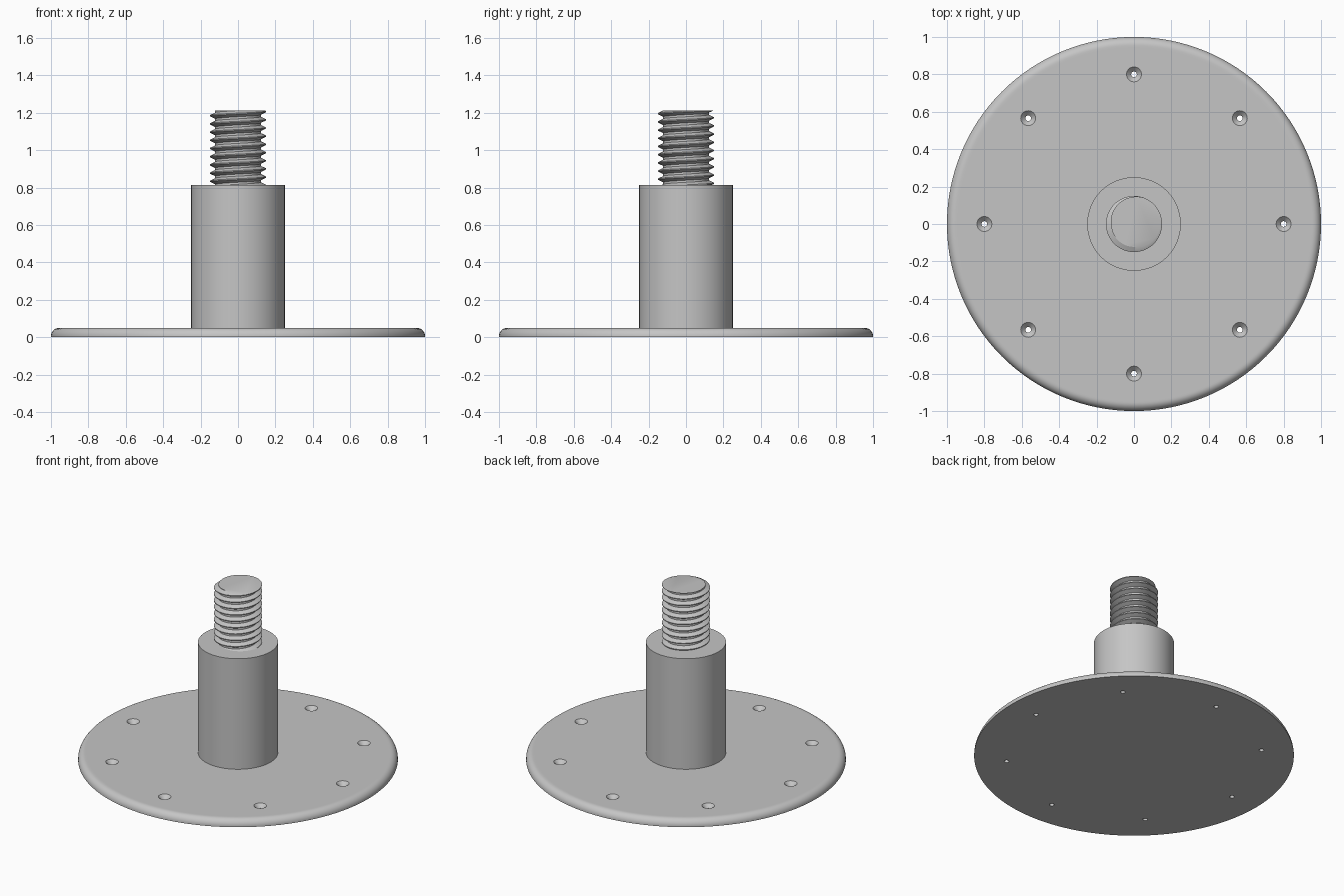
import bpy
import bmesh
from math import pi, sin, cos, radians, floor
from mathutils import Vector, Matrix

cube = bpy.data.objects.get("Cube")
if cube:
    bpy.data.objects.remove(cube, do_unlink=True)

metal = bpy.data.materials.new("grey metal")
metal.use_nodes = True
GREY = (0.56, 0.56, 0.56, 1)
metal.diffuse_color = GREY
for node in metal.node_tree.nodes:
    if node.type == 'BSDF_PRINCIPLED':
        node.inputs["Base Color"].default_value = GREY


def finish(bm, name):
    """Turn a bmesh into a grey object."""
    bmesh.ops.recalc_face_normals(bm, faces=bm.faces[:])
    mesh = bpy.data.meshes.new(name)
    bm.to_mesh(mesh)
    bm.free()
    mesh.materials.append(metal)
    obj = bpy.data.objects.new(name, mesh)
    bpy.context.collection.objects.link(obj)
    return obj


def lathe(bm, profile, steps, centre=(0, 0, 0)):
    """Spin an (r, z) profile around the vertical axis."""
    centre = Vector(centre)
    verts = [bm.verts.new(centre + Vector((r, 0, z))) for r, z in profile]
    edges = [bm.edges.new(pair) for pair in zip(verts, verts[1:])]
    bmesh.ops.spin(bm, geom=verts + edges, cent=centre, axis=(0, 0, 1),
                   angle=2 * pi, steps=steps)
    bmesh.ops.remove_doubles(bm, verts=bm.verts[:], dist=1e-5)


def smooth(obj):
    bpy.ops.object.select_all(action='DESELECT')
    obj.select_set(True)
    bpy.context.view_layer.objects.active = obj
    bpy.ops.object.shade_smooth_by_angle(angle=radians(30))


# Base plate with a rounded upper rim
PLATE, FILLET = 0.05, 0.045
rim = [(1 - FILLET + FILLET * cos(a), PLATE - FILLET + FILLET * sin(a))
       for a in (i * pi / 16 for i in range(9))]
bm = bmesh.new()
lathe(bm, [(0, 0), (1, 0)] + rim + [(0.945, PLATE), (0, PLATE)], 128)
plate = finish(bm, "base_plate")

# Eight countersunk screw holes
bm = bmesh.new()
for i in range(8):
    spot = Matrix.Rotation(i * pi / 4, 3, 'Z') @ Vector((0.8, 0, 0))
    lathe(bm, [(0, -0.02), (0.015, -0.02), (0.015, 0.025), (0.05, 0.06), (0, 0.06)],
          32, spot)
cutter = finish(bm, "hole_cutter")
cutter.hide_render = True
cut = plate.modifiers.new("holes", 'BOOLEAN')
cut.operation = 'DIFFERENCE'
cut.solver = 'EXACT'
cut.object = cutter
bpy.context.view_layer.objects.active = plate
bpy.ops.object.modifier_apply(modifier=cut.name)
bpy.data.objects.remove(cutter, do_unlink=True)
smooth(plate)

# Plain cylindrical post
POST_TOP = 0.813
bm = bmesh.new()
lathe(bm, [(0, 0.04), (0.25, 0.04), (0.25, POST_TOP), (0, POST_TOP)], 96)
smooth(finish(bm, "post"))

# Threaded stud: a helical grid trimmed flat at both ends
TOP, BOTTOM, PITCH = 1.212, POST_TOP - 0.01, 0.0438
CREST, ROOT, START = 0.15, 0.122, radians(50)
COLUMNS = 72
KNOTS = (-1 / 16, 1 / 16, 3 / 8, 5 / 8)


def thread_radius(phase):
    d = abs(phase - floor(phase + 0.5))
    t = min(max((d - 1 / 16) / (5 / 16), 0), 1)
    return CREST + (ROOT - CREST) * t


bm = bmesh.new()
columns = []
for j in range(COLUMNS + 1):
    angle = 2 * pi * j / COLUMNS
    turn = (angle - START) / (2 * pi)
    column = []
    for k in range(-12, 3):
        for u in KNOTS:
            z = min(max(TOP + PITCH * (k + u + turn), BOTTOM), TOP)
            r = thread_radius((z - TOP) / PITCH - turn)
            column.append(bm.verts.new((r * cos(angle), r * sin(angle), z)))
    columns.append(column)
for a, b in zip(columns, columns[1:]):
    for i in range(len(a) - 1):
        bm.faces.new((a[i], b[i], b[i + 1], a[i + 1]))
bmesh.ops.remove_doubles(bm, verts=bm.verts[:], dist=1e-5)
loose = [e for e in bm.edges if not e.link_faces]
bmesh.ops.delete(bm, geom=loose, context='EDGES')
bmesh.ops.holes_fill(bm, edges=[e for e in bm.edges if e.is_boundary], sides=0)
smooth(finish(bm, "threaded_stud"))
